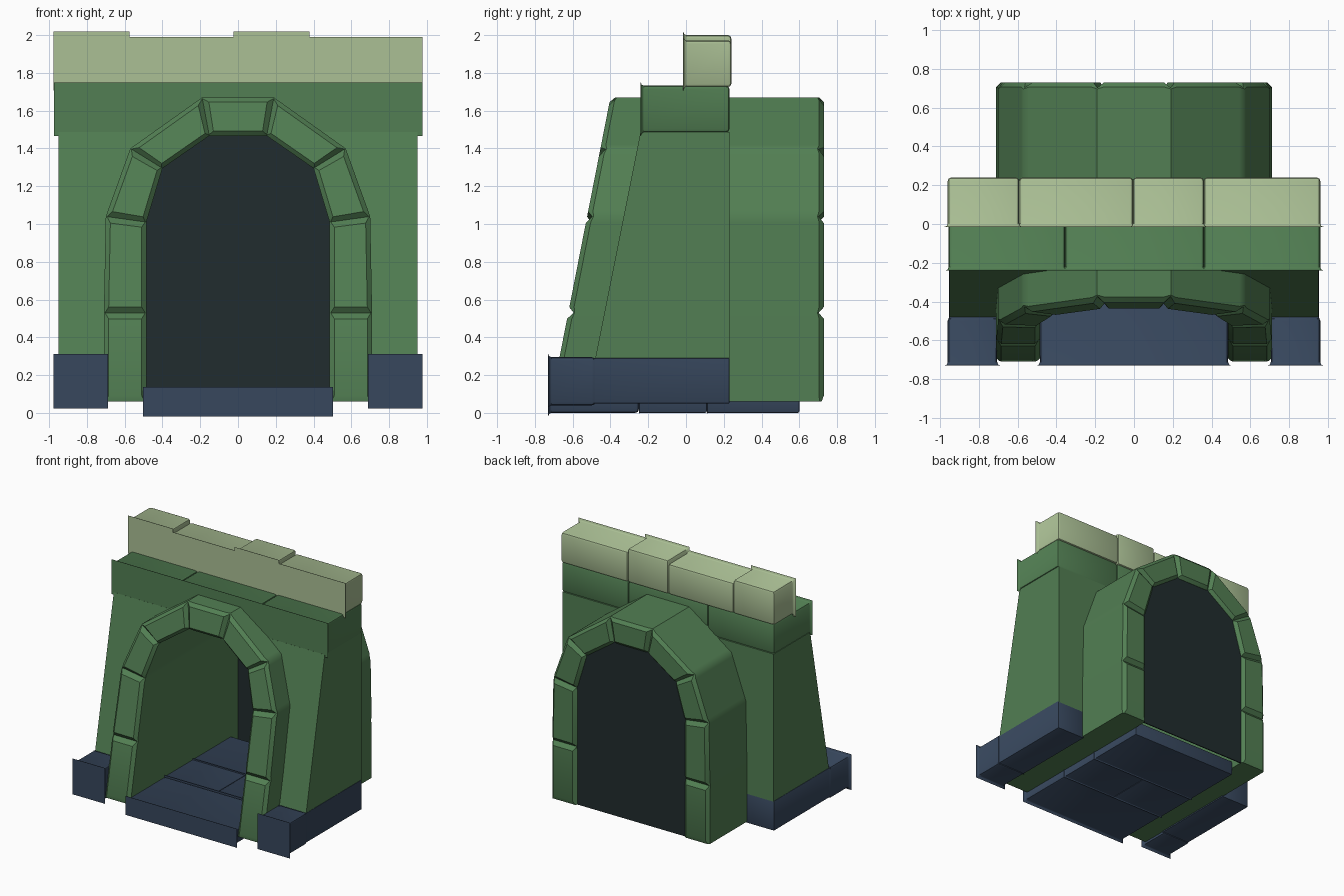
import bpy, bmesh, math
from mathutils import Vector

if "Cube" in bpy.data.objects:
    bpy.data.objects.remove(bpy.data.objects["Cube"])


def material(name, rgb):
    m = bpy.data.materials.new(name)
    lin = [(c / 255 / 12.92) if c < 11 else ((c / 255 + 0.055) / 1.055) ** 2.4 for c in rgb]
    m.diffuse_color = (*lin, 1)
    m.use_nodes = True
    m.node_tree.nodes["Principled BSDF"].inputs["Base Color"].default_value = m.diffuse_color
    return m


GREEN = material("moss_green", (82, 127, 83))
LIGHT = material("pale_green", (171, 192, 149))
BLUE = material("slate_blue", (55, 71, 93))
DARK = material("tunnel_dark", (33, 44, 46))


def finish(name, verts, faces, mat, bevel=0.0):
    me = bpy.data.meshes.new(name)
    me.from_pydata(verts, [], faces)
    bm = bmesh.new()
    bm.from_mesh(me)
    if bevel:
        bmesh.ops.bevel(bm, geom=bm.edges[:], offset=bevel, segments=2, profile=0.5,
                        affect='EDGES')
    bmesh.ops.recalc_face_normals(bm, faces=bm.faces[:])
    bm.to_mesh(me)
    bm.free()
    me.materials.append(mat)
    ob = bpy.data.objects.new(name, me)
    bpy.context.collection.objects.link(ob)
    bpy.ops.object.select_all(action='DESELECT')
    ob.select_set(True)
    bpy.context.view_layer.objects.active = ob
    bpy.ops.object.shade_smooth_by_angle(angle=math.radians(35))
    return ob


def prism(name, profile, front, back, mat, bevel=0.0):
    """Extrude an x-z profile along y; front is a function of z."""
    n = len(profile)
    verts = [(x, front(z), z) for x, z in profile] + [(x, back, z) for x, z in profile]
    faces = [list(range(n)), list(range(n, 2 * n))]
    faces += [[i, (i + 1) % n, n + (i + 1) % n, n + i] for i in range(n)]
    return finish(name, verts, faces, mat, bevel)


def block(name, x0, x1, y0, y1, z0, z1, mat, bevel=0.018):
    return prism(name, [(x0, z0), (x1, z0), (x1, z1), (x0, z1)], lambda z: y0, y1, mat, bevel)


# stone arch tunnel: ring cross-sections along the joints, grooved at each joint
OUT = [(0.71, 0.06), (0.71, 0.53), (0.70, 1.04), (0.57, 1.40), (0.19, 1.67)]
INN = [(0.485, 0.06), (0.485, 0.53), (0.485, 1.01), (0.40, 1.295), (0.152, 1.467)]


def both(half):
    return half + [(-x, z) for x, z in reversed(half)]


def arch_front(z):
    return -0.40 - 0.196 * (1.67 - z)


outer = [Vector(p) for p in both(OUT)]
inner = [Vector(p) for p in both(INN)]
last = len(outer) - 1
stations = []
for k in range(last + 1):
    end = k in (0, last)
    joint = (outer[k], inner[k], 0.012 if end else 0.028, 0.012 if end else 0.006)
    if k > 0:
        t = 0.032 / (outer[k] - outer[k - 1]).length
        stations.append((outer[k].lerp(outer[k - 1], t), inner[k].lerp(inner[k - 1], t), 0, 0.025))
    stations.append(joint)
    if k < last:
        t = 0.032 / (outer[k + 1] - outer[k]).length
        stations.append((outer[k].lerp(outer[k + 1], t), inner[k].lerp(inner[k + 1], t), 0, 0.025))
verts, faces = [], []
BACK = 0.73
for o, i, g, c in stations:
    n = (o - i).normalized()
    ring = [(o, 1, c), (o - n * c, 1, 0), (i + n * c, 1, 0), (i, 1, c),
            (i, 0, c), (i + n * c, 0, 0), (o - n * c, 0, 0), (o, 0, c)]
    for p, is_front, d in ring:
        verts.append((p.x, arch_front(p.y) + g + d if is_front else BACK - g - d, p.y))
for s in range(len(stations) - 1):
    for j in range(8):
        a, b = s * 8 + j, s * 8 + (j + 1) % 8
        faces.append((a, b, b + 8, a + 8))
faces += [list(range(8)), list(range(len(verts) - 8, len(verts)))]
finish("arch_tunnel", verts, faces, GREEN)

# dark panel closing the tunnel
prism("tunnel_back_panel", both([(x + 0.006, z + (0.006 if z > 0.1 else 0)) for x, z in INN]),
      lambda z: 0.695, 0.703, DARK)

# sloped side walls and footing stones
WALL = [(0.95, 0.28), (0.95, 1.487), (0.30, 1.487), (0.49, 1.34), (0.60, 1.02), (0.60, 0.28)]
for side, s in (("left", -1), ("right", 1)):
    prism("wall_" + side, [(s * x, z) for x, z in WALL],
          lambda z: -0.48 + 0.2 * (z - 0.29), 0.23, GREEN)
    xa, xb = sorted((s * 0.705, s * 0.96))
    block("front_footing_" + side, xa, xb, -0.73, -0.48, 0.04, 0.295, BLUE)
    xa, xb = sorted((s * 0.70, s * 0.953))
    block("side_footing_" + side, xa, xb, -0.49, 0.23, 0.05, 0.29, BLUE, 0.004)

# cornice stones
for i, (a, b) in enumerate([(-0.955, -0.355), (-0.355, 0.36), (0.36, 0.96)]):
    block(f"cornice_{i}", a, b, -0.24, 0.23, 1.485, 1.732, GREEN)

# pale parapet stones
for i, (a, b, top) in enumerate([(-0.96, -0.592, 2.0), (-0.592, -0.005, 1.972),
                                 (-0.005, 0.36, 2.0), (0.36, 0.96, 1.972)]):
    block(f"parapet_{i}", a, b, -0.015, 0.24, 1.725, top, LIGHT)

# floor slabs
for i, (a, b, y0, y1) in enumerate([(-0.485, 0.485, -0.73, -0.25), (-0.485, -0.01, -0.25, 0.11),
                                    (-0.01, 0.485, -0.25, 0.11), (-0.485, 0.485, 0.11, 0.60)]):
    block(f"floor_slab_{i}", a, b, y0, y1, 0.0, 0.118, BLUE, 0.018 if i == 0 else 0.008)
